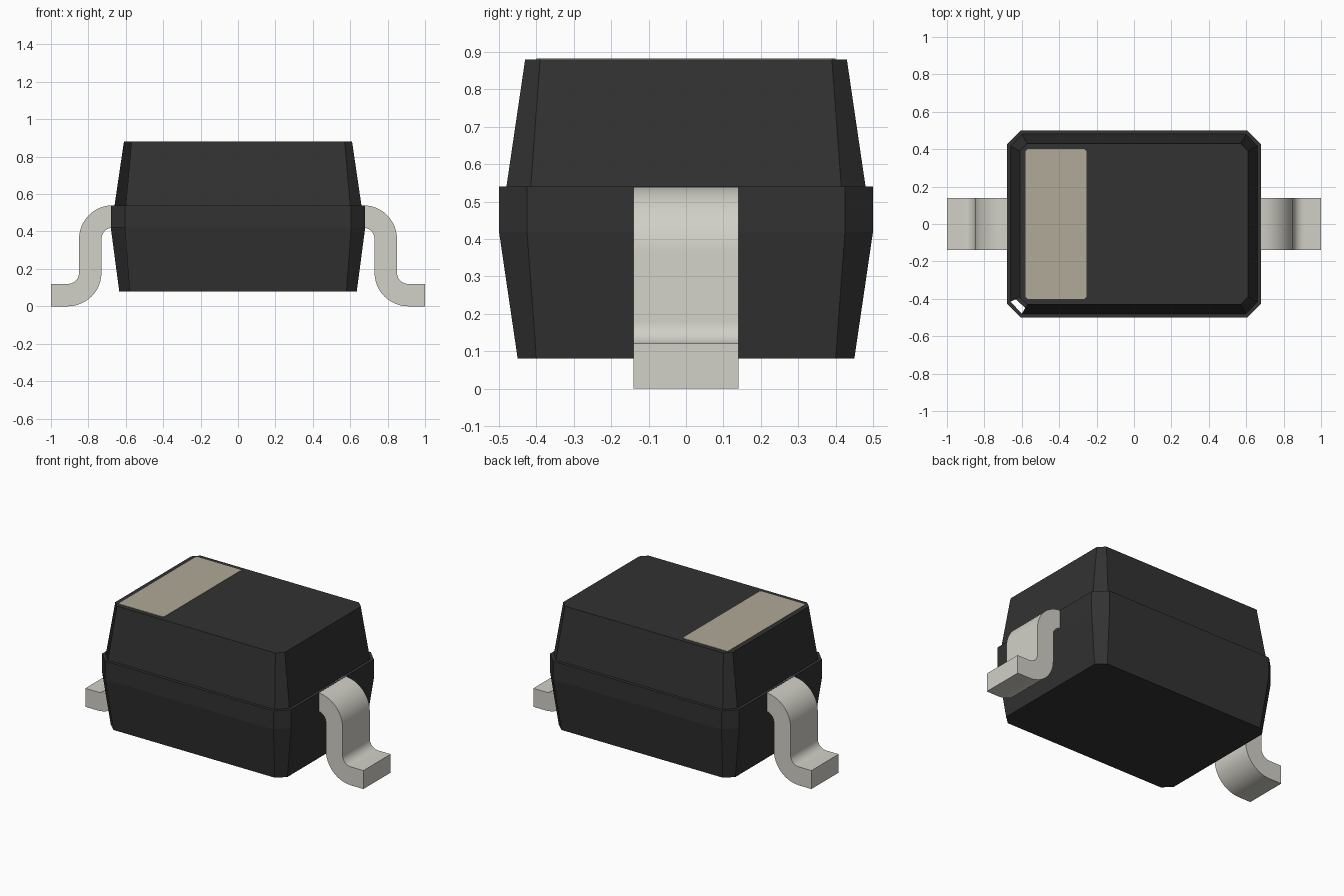
import bpy, bmesh, math

cube = bpy.data.objects.get("Cube")
if cube:
    bpy.data.objects.remove(cube, do_unlink=True)


def material(name, color):
    m = bpy.data.materials.new(name)
    m.use_nodes = True
    m.diffuse_color = (*color, 1)
    bsdf = m.node_tree.nodes["Principled BSDF"]
    bsdf.inputs["Base Color"].default_value = (*color, 1)
    bsdf.inputs["Roughness"].default_value = 0.6
    return m


black = material("black plastic", (0.032, 0.032, 0.032))
metal = material("tinned metal", (0.64, 0.63, 0.57))
taupe = material("taupe marking", (0.435, 0.398, 0.316))


def finish(name, bm, mat):
    mesh = bpy.data.meshes.new(name)
    bm.to_mesh(mesh)
    bm.free()
    mesh.materials.append(mat)
    obj = bpy.data.objects.new(name, mesh)
    bpy.context.collection.objects.link(obj)
    return obj


def ring(bm, hx, hy, cx, cy, z):
    """Rectangle with cut corners, counter-clockwise from the -x -y corner."""
    pts = [(-hx, -hy + cy), (-hx + cx, -hy), (hx - cx, -hy), (hx, -hy + cy),
           (hx, hy - cy), (hx - cx, hy), (-hx + cx, hy), (-hx, hy - cy)]
    return [bm.verts.new((x, y, z)) for x, y in pts]


# Moulded body: tapered lower half, straight band, ledge, tapered upper half
sections = [(0.635, 0.45, 0.055, 0.05, 0.08),
            (0.68, 0.50, 0.075, 0.075, 0.42),
            (0.68, 0.50, 0.075, 0.075, 0.54),
            (0.66, 0.48, 0.06, 0.065, 0.54),
            (0.61, 0.43, 0.04, 0.04, 0.88)]
bm = bmesh.new()
rings = [ring(bm, *s) for s in sections]
bm.faces.new(rings[0][::-1])
bm.faces.new(rings[-1])
open_corner = []
for level, (a, b) in enumerate(zip(rings, rings[1:])):
    for i in range(8):
        j = (i + 1) % 8
        f = bm.faces.new((a[i], a[j], b[j], b[i]))
        # The sloping facets of the front right corner are left open
        if i == 0 and level in (0, 3):
            open_corner.append(f)
bmesh.ops.recalc_face_normals(bm, faces=bm.faces)
bmesh.ops.delete(bm, geom=open_corner, context='FACES_ONLY')
finish("body", bm, black)


def arc(cx, cz, r, a0, a1, n=12):
    return [(cx + r * math.cos(math.radians(a0 + (a1 - a0) * k / n)),
             cz + r * math.sin(math.radians(a0 + (a1 - a0) * k / n)))
            for k in range(n + 1)]


# Gull-wing leads: S-shaped strip profile extruded across y
profile = ([(0.62, 0.54)] + arc(0.67, 0.36, 0.18, 90, 0)
           + arc(0.91, 0.18, 0.06, 180, 270) + [(1.0, 0.12), (1.0, 0.0)]
           + arc(0.91, 0.18, 0.18, 270, 180)
           + arc(0.67, 0.36, 0.06, 0, 90) + [(0.62, 0.42)])
for name, side in (("left_lead", 1), ("right_lead", -1)):
    bm = bmesh.new()
    face = bm.faces.new([bm.verts.new((side * x, -0.14, z)) for x, z in profile])
    out = bmesh.ops.extrude_face_region(bm, geom=[face])
    bmesh.ops.translate(bm, vec=(0, 0.28, 0),
                        verts=[v for v in out["geom"] if isinstance(v, bmesh.types.BMVert)])
    bmesh.ops.recalc_face_normals(bm, faces=bm.faces)
    lead = finish(name, bm, metal)
    bpy.ops.object.select_all(action='DESELECT')
    lead.select_set(True)
    bpy.context.view_layer.objects.active = lead
    bpy.ops.object.shade_smooth_by_angle(angle=math.radians(30))

# Polarity marking: thin plate with slightly cut corners on the top
bm = bmesh.new()
low = ring(bm, 0.1625, 0.40, 0.01, 0.01, 0.878)
high = ring(bm, 0.1625, 0.40, 0.01, 0.01, 0.882)
bm.faces.new(low[::-1])
bm.faces.new(high)
for i in range(8):
    j = (i + 1) % 8
    bm.faces.new((low[i], low[j], high[j], high[i]))
bmesh.ops.translate(bm, vec=(-0.4175, 0, 0), verts=bm.verts)
finish("polarity_band", bm, taupe)
